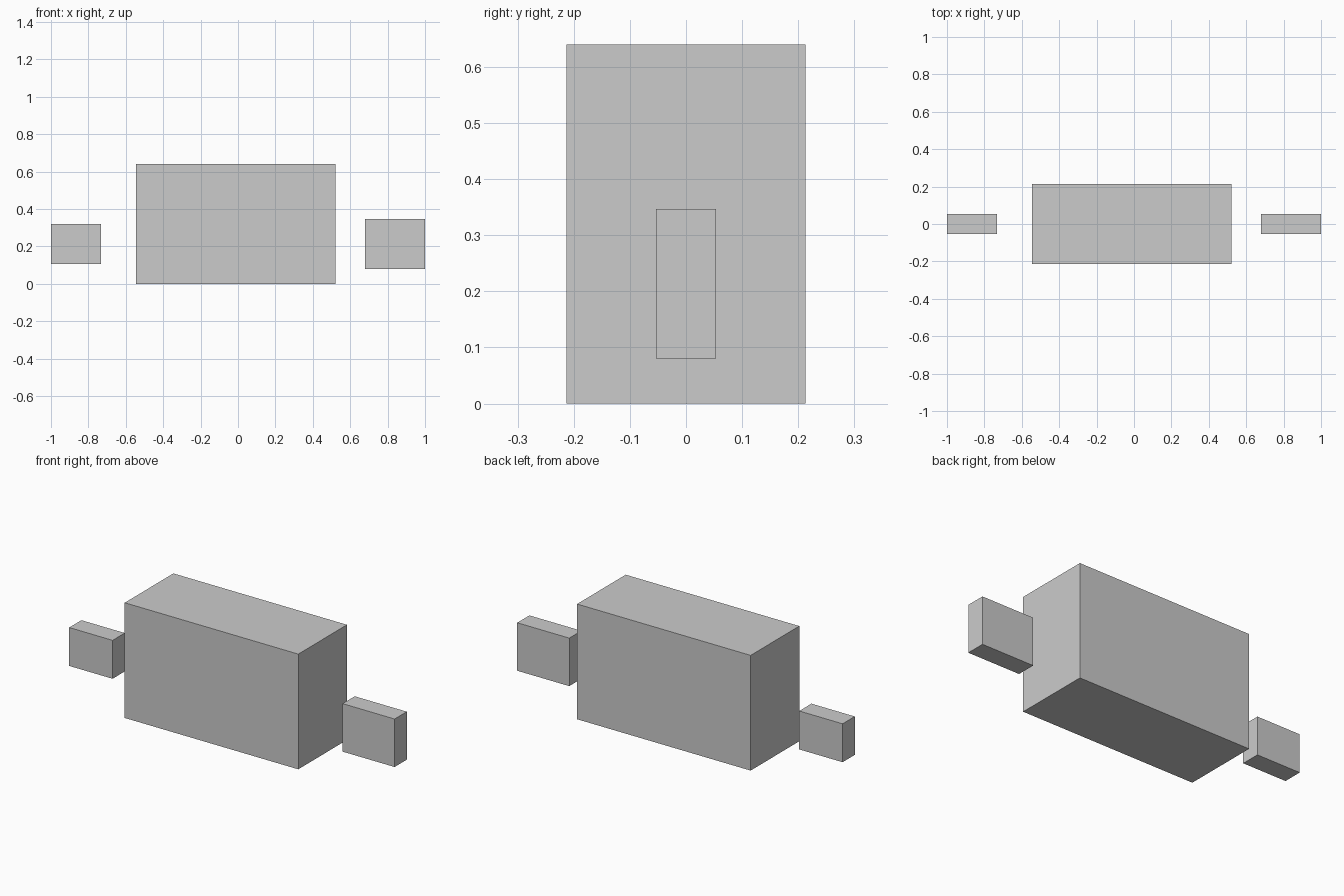
import bpy

if "Cube" in bpy.data.objects:
    bpy.data.objects.remove(bpy.data.objects["Cube"])

U = 2 / 37.5  # design unit: the whole model is 37.5 units long


def box(name, x0, z0, width, depth, height):
    """Box from its left edge x0 and bottom z0, centred on y = 0, in design units."""
    bpy.ops.mesh.primitive_cube_add(
        size=1, location=((x0 + width / 2) * U, 0, (z0 + height / 2) * U))
    ob = bpy.context.object
    ob.name = name
    ob.scale = (width * U, depth * U, height * U)
    bpy.ops.object.transform_apply(location=False, rotation=False, scale=True)
    return ob


# Large central block
box("main_block", -10.25, 0, 20, 8, 12)

# Small floating blocks on either side
box("left_block", -18.75, 2, 5, 2, 4)
box("right_block", 12.75, 1.5, 6, 2, 5)
